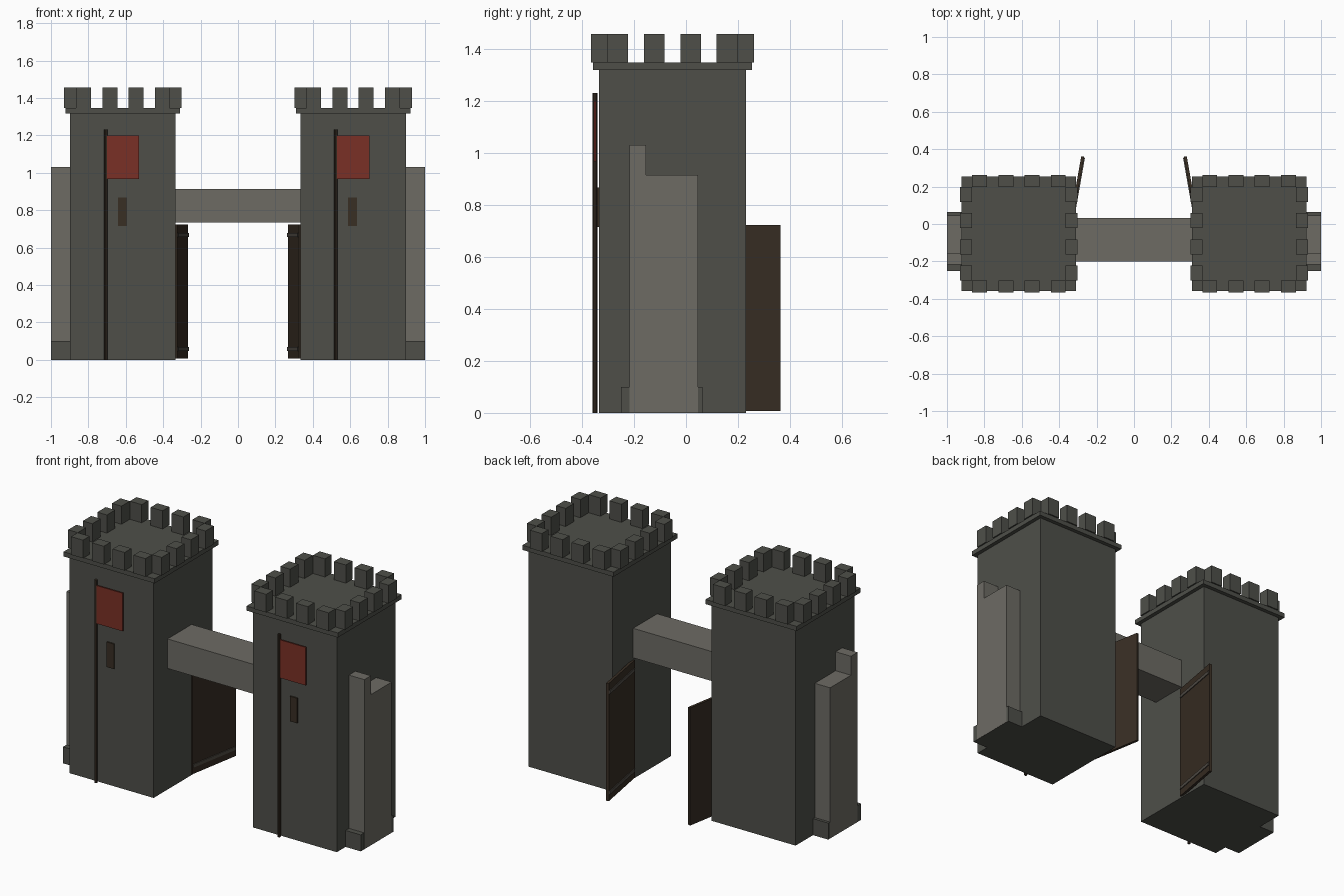
import bpy, bmesh, math
from mathutils import Matrix, Vector

if "Cube" in bpy.data.objects:
    bpy.data.objects.remove(bpy.data.objects["Cube"])


def material(name, rgb):
    lin = [((c / 255 + 0.055) / 1.055) ** 2.4 for c in rgb]
    m = bpy.data.materials.new(name)
    m.diffuse_color = (*lin, 1)
    m.use_nodes = True
    m.node_tree.nodes["Principled BSDF"].inputs["Base Color"].default_value = m.diffuse_color
    return m


DARK_STONE = material("dark stone", (78, 79, 73))
LIGHT_STONE = material("light stone", (109, 107, 100))
TIMBER = material("dark timber", (56, 46, 36))
IRON = material("strap iron", (82, 77, 70))
RED = material("red cloth", (122, 48, 38))


def add_box(bm, x0, x1, y0, y1, z0, z1, matrix=Matrix()):
    size = Matrix.Diagonal((x1 - x0, y1 - y0, z1 - z0, 1))
    mid = Matrix.Translation(((x0 + x1) / 2, (y0 + y1) / 2, (z0 + z1) / 2))
    bmesh.ops.create_cube(bm, size=1, matrix=matrix @ mid @ size)


def finish(bm, name, mat):
    me = bpy.data.meshes.new(name)
    bmesh.ops.recalc_face_normals(bm, faces=bm.faces)
    bm.to_mesh(me)
    bm.free()
    me.materials.append(mat)
    ob = bpy.data.objects.new(name, me)
    bpy.context.collection.objects.link(ob)
    return ob


def box(name, mat, *bounds, matrix=Matrix()):
    bm = bmesh.new()
    add_box(bm, *bounds, matrix)
    return finish(bm, name, mat)


CY = -0.052        # tower centre in y
HALF = 0.282       # tower half width

for side, s in (("left", -1), ("right", 1)):
    cx = 0.615 * s

    # tower body and overhanging cap
    box(side + "_tower", DARK_STONE, cx - HALF, cx + HALF, CY - HALF, CY + HALF, 0, 1.318)
    box(side + "_tower_cap", DARK_STONE, cx - 0.306, cx + 0.306,
        CY - 0.306, CY + 0.306, 1.318, 1.346)

    # battlements: four merlons along each of the four edges
    bm = bmesh.new()
    for turn in range(4):
        place = Matrix.Translation((cx, CY, 0)) @ Matrix.Rotation(turn * math.pi / 2, 4, 'Z')
        for i in range(4):
            u = (i - 1.5) * 0.14
            add_box(bm, u - 0.04, u + 0.04, -0.314, -0.25, 1.346, 1.456, place)
    finish(bm, side + "_battlements", DARK_STONE)

    # arrow slit plate
    box(side + "_arrow_slit", TIMBER, cx - 0.027, cx + 0.021,
        CY - HALF - 0.008, CY - HALF + 0.001, 0.715, 0.867)

    # flag pole and flag
    px = cx - 0.093
    bm = bmesh.new()
    bmesh.ops.create_cone(bm, cap_ends=True, segments=8, radius1=0.009, radius2=0.009,
                          depth=1.23, matrix=Matrix.Translation((px, -0.35, 0.615)))
    finish(bm, side + "_flag_pole", TIMBER)
    box(side + "_flag", RED, px, px + 0.18, -0.354, -0.346, 0.967, 1.198)

    # stub of curtain wall with front parapet and footing
    def span(x0, x1):
        return sorted((x0 * s, x1 * s))

    box(side + "_wall", LIGHT_STONE, *span(0.88, 1.0), -0.217, 0.046, 0.001, 0.915)
    box(side + "_wall_parapet", LIGHT_STONE, *span(0.88, 1.0), -0.217, -0.154, 0.915, 1.03)
    box(side + "_wall_footing", DARK_STONE, *span(0.88, 0.9995), -0.25, 0.063, 0, 0.1)

    # gate leaf swung open, with two straps on the passage side
    swing = Matrix.Translation((0.333 * s, 0.028, 0)) @ Matrix.Rotation(math.radians(10 * s), 4, 'Z')
    box(side + "_gate_leaf", TIMBER, -0.008, 0.008, 0, 0.338, 0.008, 0.722, matrix=swing)
    for n, z in (("lower", 0.058), ("upper", 0.667)):
        box(f"{side}_gate_strap_{n}", IRON, *sorted((-0.007 * s, -0.013 * s)),
            0.005, 0.333, z - 0.01, z + 0.01, matrix=swing)

# bridge over the gateway
box("gate_lintel", LIGHT_STONE, -0.35, 0.35, -0.2, 0.031, 0.735, 0.914)
